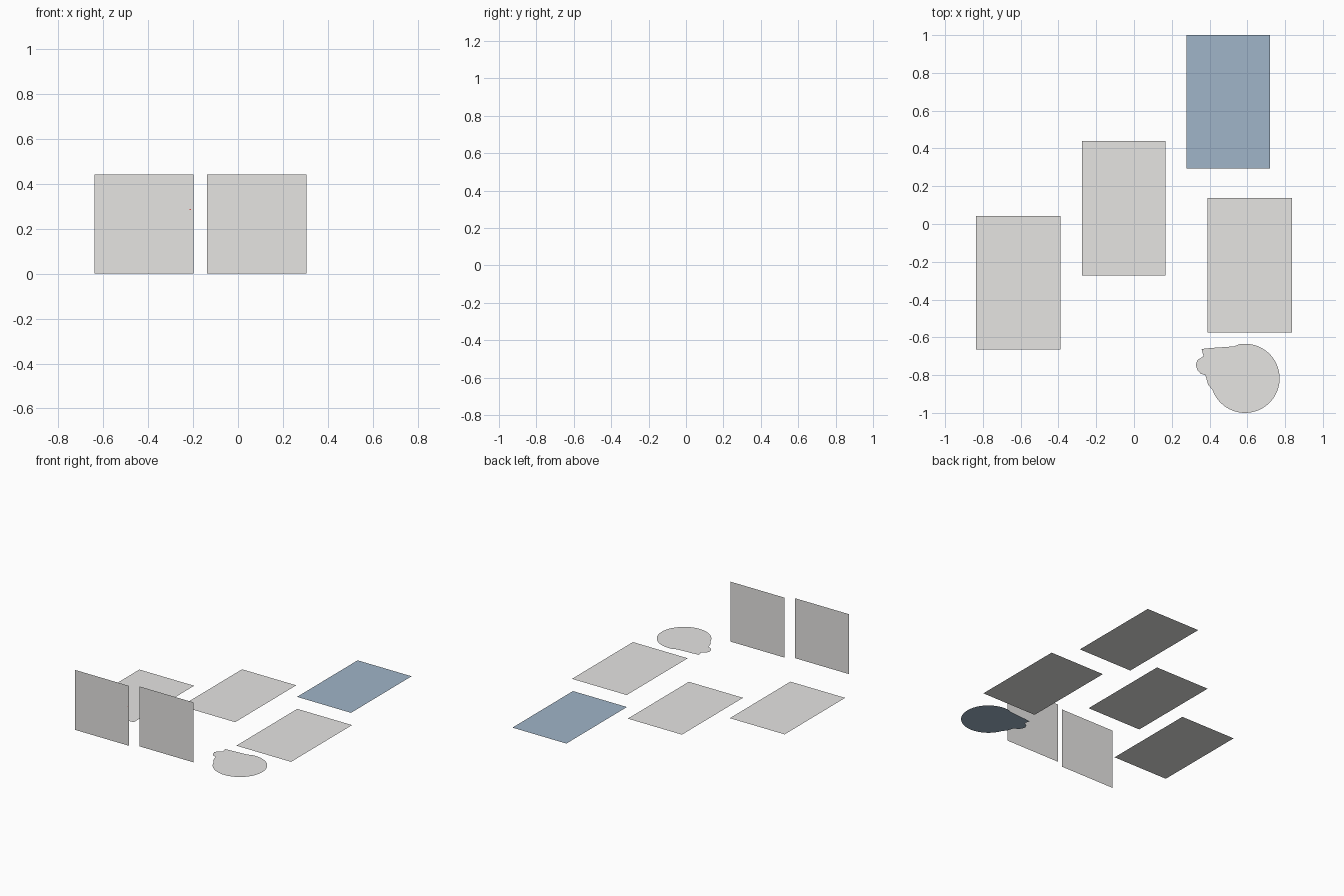
import bpy, bmesh, math

if "Cube" in bpy.data.objects:
    bpy.data.objects.remove(bpy.data.objects["Cube"])


def material(name, rgb):
    m = bpy.data.materials.new(name)
    m.diffuse_color = (*rgb, 1)
    m.use_nodes = True
    m.node_tree.nodes["Principled BSDF"].inputs["Base Color"].default_value = m.diffuse_color
    return m


GREY = material("light grey", (0.79, 0.78, 0.765))
BLUE = material("slate blue", (0.35, 0.46, 0.58))
RED = material("red", (0.7, 0.08, 0.06))


def sheet(name, points, mat):
    """One flat sheet from 3D points, counter-clockwise seen from its front."""
    bm = bmesh.new()
    bm.faces.new([bm.verts.new(p) for p in points])
    bm.normal_update()
    bmesh.ops.triangulate(bm, faces=bm.faces[:], ngon_method='EAR_CLIP')
    mesh = bpy.data.meshes.new(name)
    bm.to_mesh(mesh)
    bm.free()
    mesh.materials.append(mat)
    ob = bpy.data.objects.new(name, mesh)
    bpy.context.collection.objects.link(ob)
    return ob


def floor_card(name, x0, x1, y0, y1, mat, z=0.0):
    sheet(name, [(x0, y0, z), (x1, y0, z), (x1, y1, z), (x0, y1, z)], mat)


def upright_card(name, x0, x1, y, z0, z1, mat):
    sheet(name, [(x0, y, z0), (x1, y, z0), (x1, y, z1), (x0, y, z1)], mat)


# Cards lying on the floor
floor_card("left_card", -0.836, -0.388, -0.665, 0.042, GREY)
floor_card("middle_card", -0.275, 0.168, -0.273, 0.44, GREY)
floor_card("right_card", 0.388, 0.836, -0.574, 0.138, GREY)

# Blue card with its grey backing
floor_card("blue_card", 0.278, 0.719, 0.293, 1.0, BLUE, 0.0003)
floor_card("blue_card_backing", 0.278, 0.719, 0.293, 1.0, GREY)

# Two upright cards at the front
upright_card("upright_card_left", -0.64, -0.198, -0.988, 0, 0.443, GREY)
upright_card("upright_card_right", -0.138, 0.305, -0.955, 0, 0.443, GREY)

# Tiny red dot on the left upright card
upright_card("red_dot", -0.216, -0.210, -0.989, 0.283, 0.289, RED)

# Round flat cut-out with a small lobe on its left: grey top, blue base
cx, cy, r = 0.588, -0.817, 0.183
outline = []
for i in range(49):
    a = math.radians(100 - 260 * i / 48)
    outline.append((cx + r * math.cos(a), cy + r * math.sin(a)))
outline += [(0.392, -0.85), (0.378, -0.80), (0.352, -0.792),
            (0.334, -0.77), (0.327, -0.745), (0.336, -0.72), (0.368, -0.70),
            (0.358, -0.662), (0.40, -0.657), (0.53, -0.648)]
outline.reverse()
sheet("round_cutout_top", [(x, y, 0.0003) for x, y in outline], GREY)
sheet("round_cutout_base", [(x, y, 0) for x, y in outline], BLUE)
